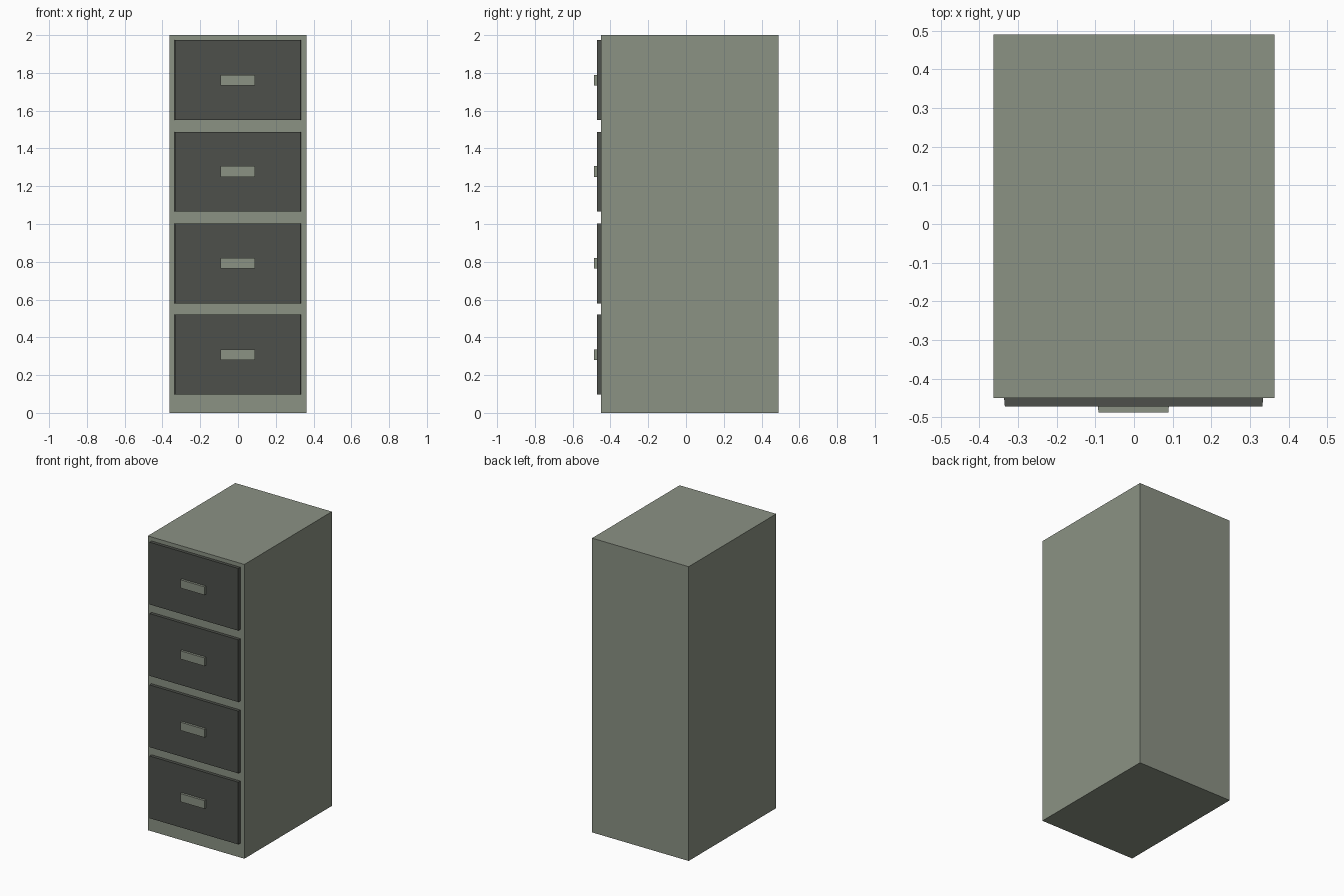
import bpy, bmesh

if "Cube" in bpy.data.objects:
    bpy.data.objects.remove(bpy.data.objects["Cube"])


def srgb(r, g, b):
    f = lambda c: c / 12.92 if c <= 0.04045 else ((c + 0.055) / 1.055) ** 2.4
    return (f(r / 255), f(g / 255), f(b / 255), 1)


def material(name, color):
    m = bpy.data.materials.new(name)
    m.diffuse_color = color
    m.use_nodes = True
    m.node_tree.nodes["Principled BSDF"].inputs["Base Color"].default_value = m.diffuse_color
    return m


body_mat = material("grey_green_metal", srgb(139, 146, 132))
drawer_mat = material("dark_grey_metal", srgb(77, 80, 75))


def box(name, x, y, z, mat, taper=0.0):
    """Box from ranges; the front (-y) face may be narrowed by taper."""
    bm = bmesh.new()
    bmesh.ops.create_cube(bm, size=1)
    for v in bm.verts:
        front = v.co.y < 0
        s = v.co.x
        v.co.x = x[0] + (s + 0.5) * (x[1] - x[0])
        if front:
            v.co.x -= taper * (1 if s > 0 else -1)
        v.co.y = y[0] + (v.co.y + 0.5) * (y[1] - y[0])
        v.co.z = z[0] + (v.co.z + 0.5) * (z[1] - z[0])
    me = bpy.data.meshes.new(name)
    bm.to_mesh(me)
    bm.free()
    me.materials.append(mat)
    ob = bpy.data.objects.new(name, me)
    bpy.context.collection.objects.link(ob)
    return ob


# Cabinet carcass
box("cabinet_body", (-0.363, 0.363), (-0.45, 0.49), (0, 2), body_mat)

# Drawer fronts with their handles
for i, (z0, hz) in enumerate([(0.097, 0.28), (0.58, 0.765), (1.065, 1.25), (1.55, 1.733)], 1):
    box(f"drawer_{i}", (-0.336, 0.334), (-0.472, -0.45), (z0, z0 + 0.423), drawer_mat, 0.002)
    box(f"handle_{i}", (-0.093, 0.09), (-0.488, -0.472), (hz, hz + 0.056), body_mat, 0.001)
